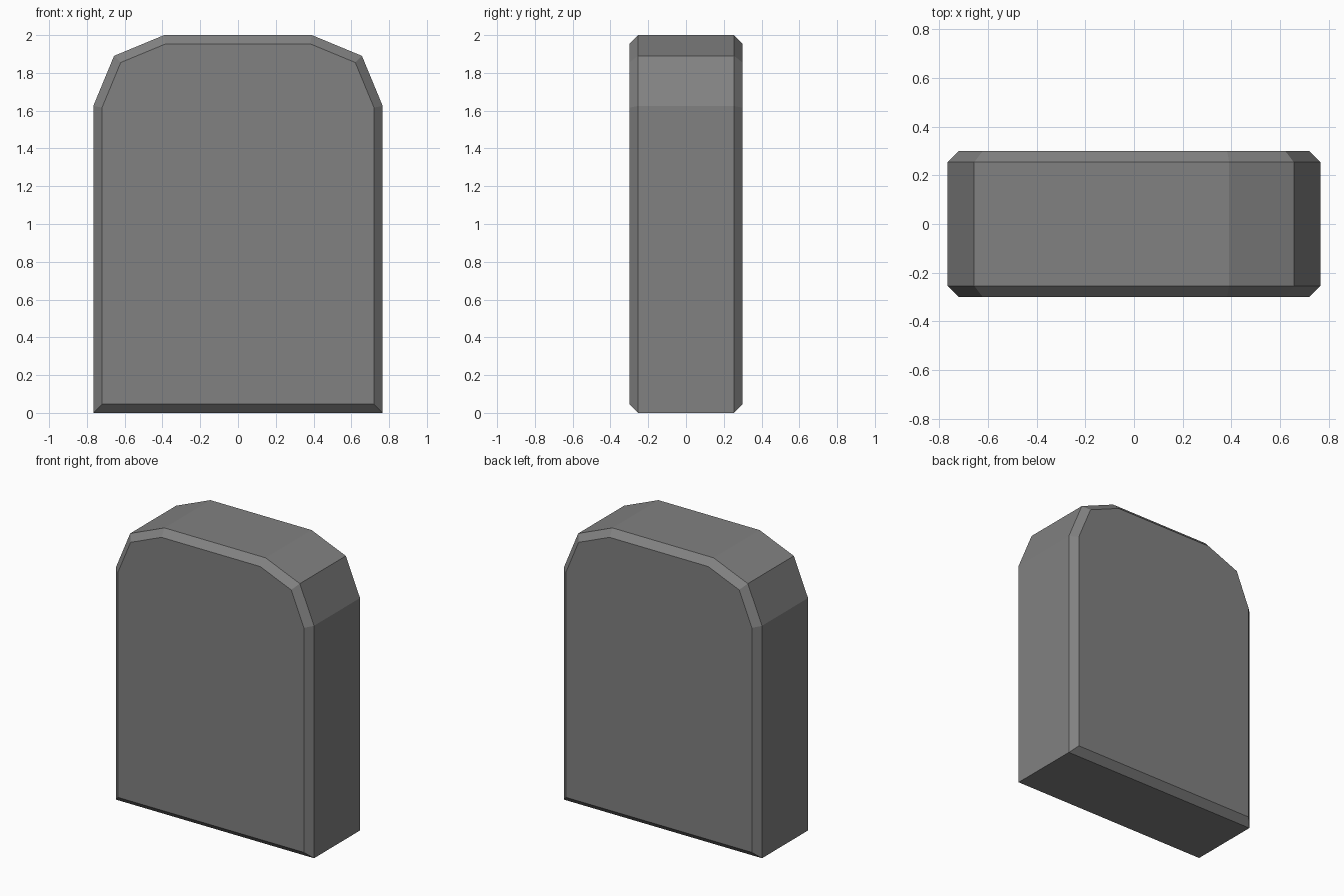
import bpy, bmesh, math

if "Cube" in bpy.data.objects:
    bpy.data.objects.remove(bpy.data.objects["Cube"])

HALF_W, HEIGHT, HALF_D = 0.766, 2.0, 0.3
RADIUS, CHAMFER = 0.375, 0.046

stone = bpy.data.materials.new("stone grey")
stone.diffuse_color = (0.22, 0.22, 0.22, 1)
stone.use_nodes = True
stone.node_tree.nodes["Principled BSDF"].inputs["Base Color"].default_value = stone.diffuse_color

# Arched outline: square base, each top corner rounded in two flat steps
right = [(HALF_W, 0)]
for deg in (0, 45, 90):
    a = math.radians(deg)
    right.append((HALF_W - RADIUS + RADIUS * math.cos(a),
                  HEIGHT - RADIUS + RADIUS * math.sin(a)))
outline = right + [(-x, z) for x, z in reversed(right)]

# Extrude the outline from front to back
bm = bmesh.new()
front = bm.faces.new([bm.verts.new((x, -HALF_D, z)) for x, z in outline])
ext = bmesh.ops.extrude_face_region(bm, geom=[front], use_keep_orig=True)
back_verts = [g for g in ext["geom"] if isinstance(g, bmesh.types.BMVert)]
bmesh.ops.translate(bm, verts=back_verts, vec=(0, 2 * HALF_D, 0))
bmesh.ops.recalc_face_normals(bm, faces=bm.faces)

# Chamfer the rims of the front and back faces
rims = [e for e in bm.edges if abs(e.verts[0].co.y - e.verts[1].co.y) < 1e-4]
bmesh.ops.bevel(bm, geom=rims, offset=CHAMFER, offset_type='OFFSET',
                segments=1, profile=0.5, affect='EDGES')
bmesh.ops.recalc_face_normals(bm, faces=bm.faces)

mesh = bpy.data.meshes.new("arched_slab")
bm.to_mesh(mesh)
bm.free()
mesh.materials.append(stone)
slab = bpy.data.objects.new("arched_slab", mesh)
bpy.context.collection.objects.link(slab)
